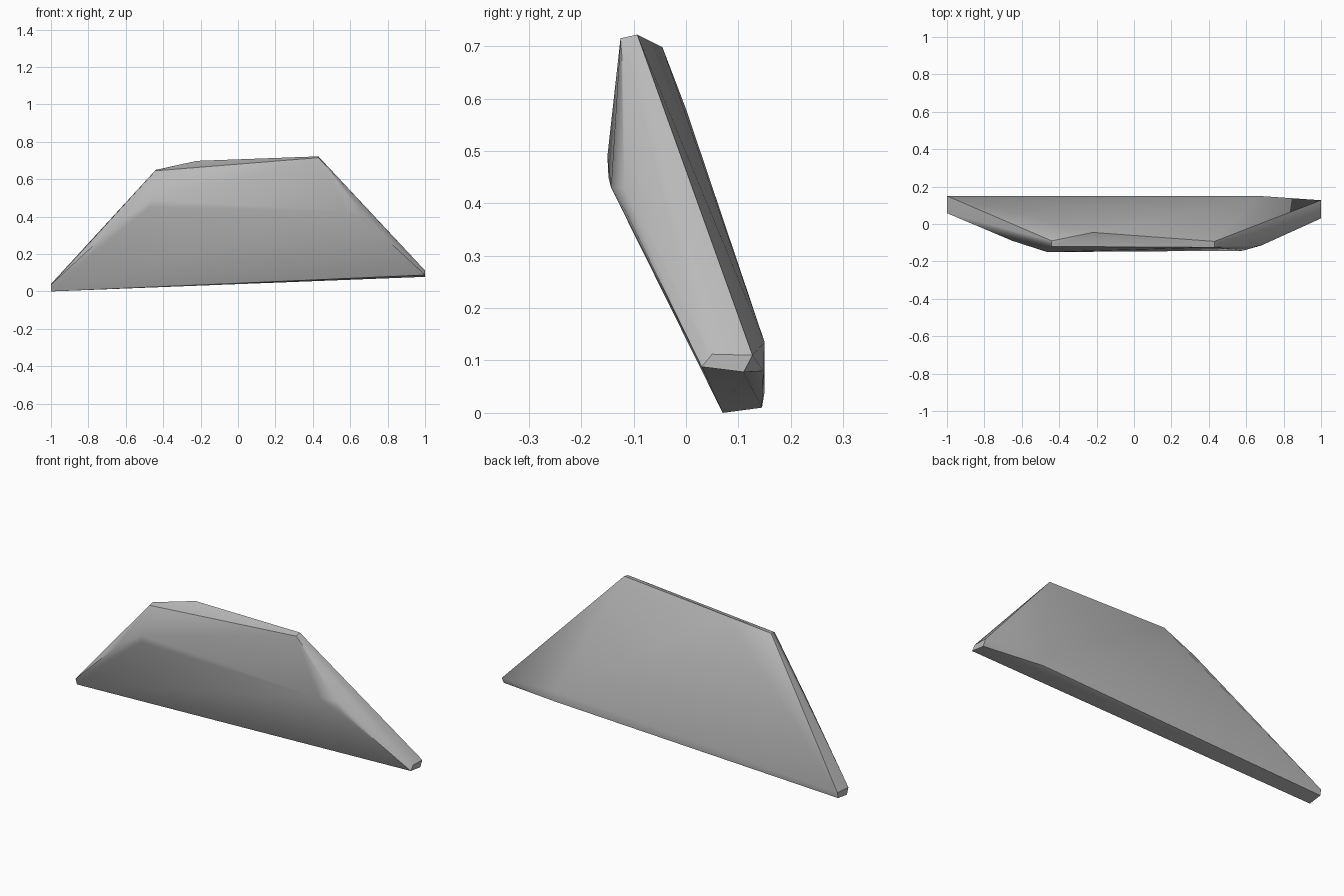
import bpy
import bmesh
import math

cube = bpy.data.objects.get("Cube")
if cube:
    bpy.data.objects.remove(cube, do_unlink=True)


def flat_material(name, value):
    mat = bpy.data.materials.new(name)
    mat.use_nodes = True
    colour = (value, value, value, 1)
    mat.diffuse_color = colour
    shader = mat.node_tree.nodes["Principled BSDF"]
    shader.inputs["Base Color"].default_value = colour
    shader.inputs["Roughness"].default_value = 0.8
    return mat


def hull_object(name, corner_groups, mat):
    """Wrap a faceted solid around groups of corner points."""
    bm = bmesh.new()
    for group in corner_groups:
        for corner in group:
            bm.verts.new(corner)
    result = bmesh.ops.convex_hull(bm, input=bm.verts[:])
    loose = {v for v in result["geom_interior"] + result["geom_unused"]
             if isinstance(v, bmesh.types.BMVert)}
    bmesh.ops.delete(bm, geom=list(loose), context="VERTS")
    # Merge the nearly flat triangles into clean facets
    bmesh.ops.dissolve_limit(bm, angle_limit=math.radians(1),
                             verts=bm.verts[:], edges=bm.edges[:])
    bmesh.ops.recalc_face_normals(bm, faces=bm.faces[:])
    mesh = bpy.data.meshes.new(name)
    bm.to_mesh(mesh)
    bm.free()
    obj = bpy.data.objects.new(name, mesh)
    bpy.context.collection.objects.link(obj)
    mesh.materials.append(mat)
    return obj


# Narrow tips at the two ends
right_tip = [(-1, 0.07, 0), (-1, 0.145, 0.01), (-1, 0.15, 0.04), (-1, 0.058, 0.035)]
left_tip = [(1, 0.03, 0.088), (1, 0.11, 0.078), (1, 0.127, 0.11),
            (1, 0.05, 0.112), (0.97, 0.03, 0.135)]

# Sloping top ridge
ridge = [(-0.44, -0.12, 0.645), (-0.44, -0.09, 0.65), (-0.22, -0.045, 0.698),
         (0.43, -0.125, 0.715), (0.43, -0.093, 0.722), (0.49, -0.12, 0.65)]

# Bulging front crease with its bevelled ends
front_crease = [(-0.65, -0.09, 0.36), (-0.47, -0.148, 0.45), (-0.46, -0.15, 0.49),
                (0.58, -0.143, 0.43), (0.66, -0.118, 0.43), (0.68, -0.115, 0.385)]

# Gently swollen back and its lower edge
back = [(-0.25, 0, 0.58), (0.67, 0.15, 0.135), (0.67, 0.148, 0.08)]

stone_grey = flat_material("stone grey", 0.5)
slab = hull_object("rock_slab", [right_tip, left_tip, ridge, front_crease, back],
                   stone_grey)

bpy.ops.object.select_all(action="DESELECT")
slab.select_set(True)
bpy.context.view_layer.objects.active = slab
bpy.ops.object.shade_smooth_by_angle(angle=math.radians(38))
